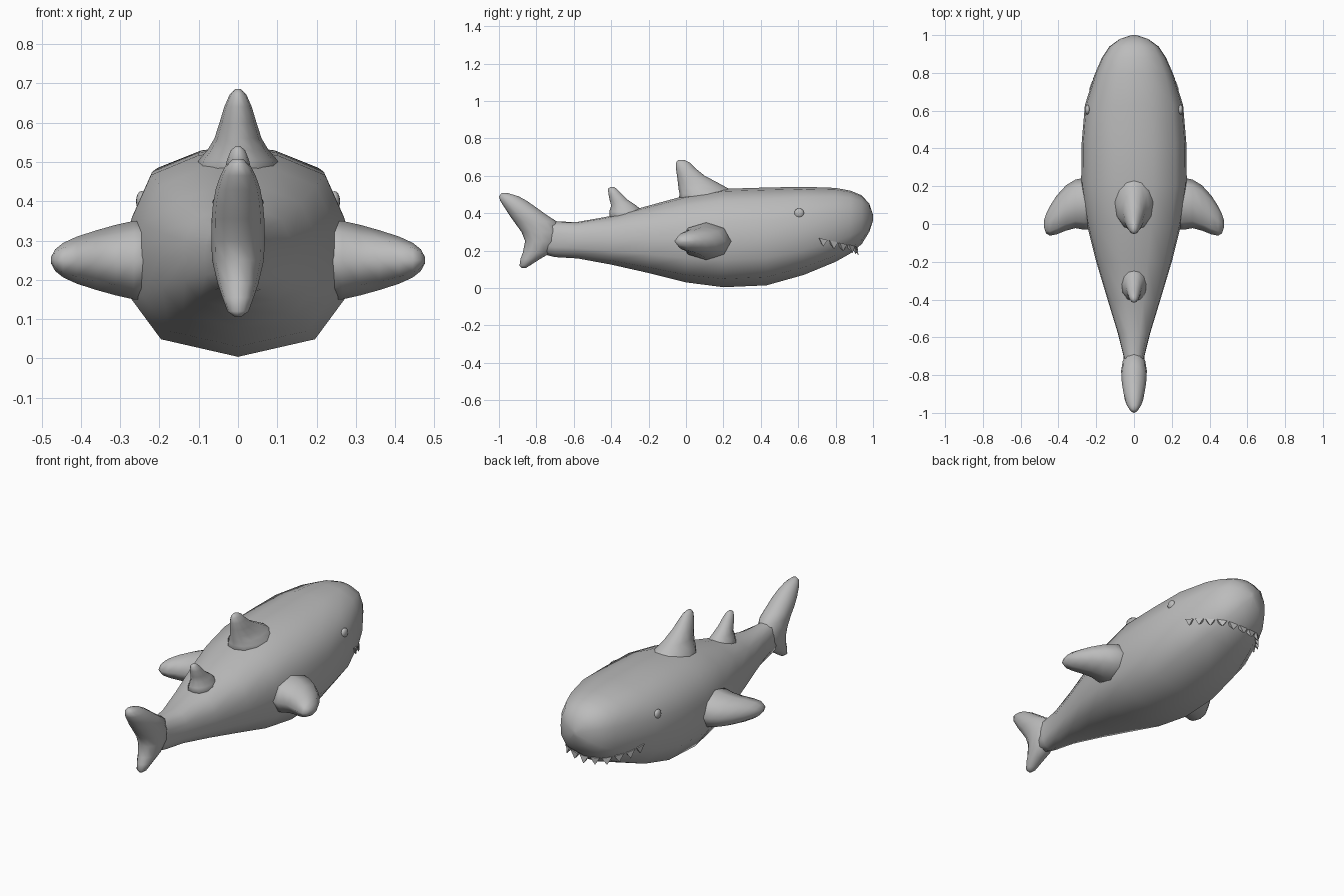
import bpy, bmesh, math
from mathutils import Vector
from mathutils.bvhtree import BVHTree

old = bpy.data.objects.get("Cube")
if old:
    bpy.data.objects.remove(old)

skin = bpy.data.materials.new("grey skin")
skin.use_nodes = True
GREY = (0.5, 0.5, 0.5, 1)
skin.diffuse_color = GREY
skin.node_tree.nodes["Principled BSDF"].inputs["Base Color"].default_value = GREY


def finish(name, bm, smooth=True):
    bmesh.ops.recalc_face_normals(bm, faces=bm.faces)
    mesh = bpy.data.meshes.new(name)
    bm.to_mesh(mesh)
    bm.free()
    for p in mesh.polygons:
        p.use_smooth = smooth
    mesh.materials.append(skin)
    ob = bpy.data.objects.new(name, mesh)
    bpy.context.collection.objects.link(ob)
    return ob


def loft(name, rings):
    """Skin a list of equal-sized point rings and cap both ends."""
    bm = bmesh.new()
    loops = [[bm.verts.new(p) for p in ring] for ring in rings]
    n = len(loops[0])
    for a, b in zip(loops, loops[1:]):
        for i in range(n):
            j = (i + 1) % n
            bm.faces.new((a[i], a[j], b[j], b[i]))
    bm.faces.new(loops[0])
    bm.faces.new(loops[-1])
    return finish(name, bm)


def circle(n):
    return [(math.cos(math.tau * i / n), math.sin(math.tau * i / n)) for i in range(n)]


def upright_fin(name, levels, n=12):
    # Each level: height, rear y, front y, half thickness
    loft(name, [[(w * s, (y0 + y1) / 2 + (y1 - y0) / 2 * c, z) for c, s in circle(n)]
                for z, y0, y1, w in levels])


# Body: one half section, mirrored, swept along y
half = [(0, -1), (.70, -.83), (.97, -.44), (1, 0), (.97, .33), (.79, .76), (.36, .95), (0, 1)]
section = half + [(-x, z) for x, z in half[-2:0:-1]]
stations = [  # y, half width, bottom, top
    (-.80, .05, .19, .36), (-.70, .055, .165, .355), (-.58, .085, .158, .353),
    (-.40, .14, .125, .385), (-.20, .20, .08, .44), (0, .25, .03, .495),
    (.20, .28, .004, .53), (.43, .277, .014, .537), (.63, .26, .07, .541),
    (.80, .205, .14, .535), (.88, .17, .185, .52), (.94, .13, .235, .495),
    (.98, .075, .30, .45), (1, .012, .36, .39)]
body = loft("body", [[(w * u, y, (lo + hi) / 2 + (hi - lo) / 2 * v) for u, v in section]
                     for y, w, lo, hi in stations])

# Dorsal fins and tail
upright_fin("main_dorsal_fin", [
    (.44, -.04, .30, .12), (.505, -.035, .26, .10), (.53, -.04, .23, .078),
    (.56, -.043, .175, .06), (.60, -.048, .10, .047), (.64, -.054, .05, .035),
    (.67, -.054, .02, .022), (.685, -.04, -.01, .008)])
upright_fin("rear_dorsal_fin", [
    (.36, -.41, -.22, .08), (.41, -.41, -.23, .06), (.44, -.40, -.265, .045),
    (.47, -.408, -.31, .036), (.505, -.415, -.345, .028), (.53, -.417, -.37, .018),
    (.54, -.405, -.385, .006)])
upright_fin("tail_fin", [
    (.107, -.88, -.855, .01), (.12, -.89, -.835, .027), (.155, -.885, -.78, .04),
    (.19, -.872, -.72, .052), (.25, -.86, -.68, .066), (.30, -.88, -.67, .068),
    (.355, -.92, -.69, .067), (.39, -.945, -.745, .064), (.43, -.97, -.80, .057),
    (.465, -.993, -.85, .045), (.49, -1, -.895, .032), (.508, -.985, -.955, .012)])

# Pectoral fins: eight-sided sweep outwards, curving backwards
fin_rings = [  # x, rear y, front y, half height
    (.22, -.03, .245, .10), (.265, -.03, .245, .10), (.31, -.022, .235, .09),
    (.36, -.035, .205, .076), (.41, -.055, .15, .06), (.445, -.062, .095, .044),
    (.465, -.05, .055, .028), (.476, -.02, .02, .008)]
for side, label in ((1, "left"), (-1, "right")):
    loft(label + "_pectoral_fin",
         [[(side * x, (a + b) / 2 + (b - a) / 2 * c, .25 + h * s * 1.0) for c, s in circle(8)]
          for x, a, b, h in fin_rings])

# Body surface lookup for the eyes and teeth
tree = BVHTree.FromPolygons([v.co for v in body.data.vertices],
                            [tuple(p.vertices) for p in body.data.polygons])

# Eyes: flattened beads
for side, label in ((1, "left"), (-1, "right")):
    spot, normal, *_ = tree.ray_cast(Vector((side, .605, .4)), Vector((-side, 0, 0)))
    bm = bmesh.new()
    bmesh.ops.create_uvsphere(bm, u_segments=16, v_segments=8, radius=.026)
    bmesh.ops.scale(bm, vec=(.55, 1, 1), verts=bm.verts)
    bmesh.ops.translate(bm, vec=spot, verts=bm.verts)
    finish(label + "_eye", bm)

# Teeth: a row of thin spikes hanging round the jaw
bm = bmesh.new()
COUNT = 11


def jaw_point(t):
    angle = math.radians(t)
    start = Vector((0, .66, .215 + .05 * abs(t / 75) ** 1.5))
    out = Vector((math.sin(angle), math.cos(angle), 0))
    return tree.ray_cast(start + out, -out)[0], out


for i in range(COUNT):
    t = -72 + 144 * i / (COUNT - 1)
    (a, _), (b, _), (mid, out) = jaw_point(t - 6), jaw_point(t + 6), jaw_point(t)
    tip = mid + out * .006 - Vector((0, 0, .04))
    ring = [a + out * .008, b + out * .008, b - out * .02, a - out * .02]
    base = [bm.verts.new(p) for p in ring]
    point = bm.verts.new(tip)
    bm.faces.new(base)
    for k in range(4):
        bm.faces.new((base[k], base[(k + 1) % 4], point))
finish("teeth", bm, smooth=False)
